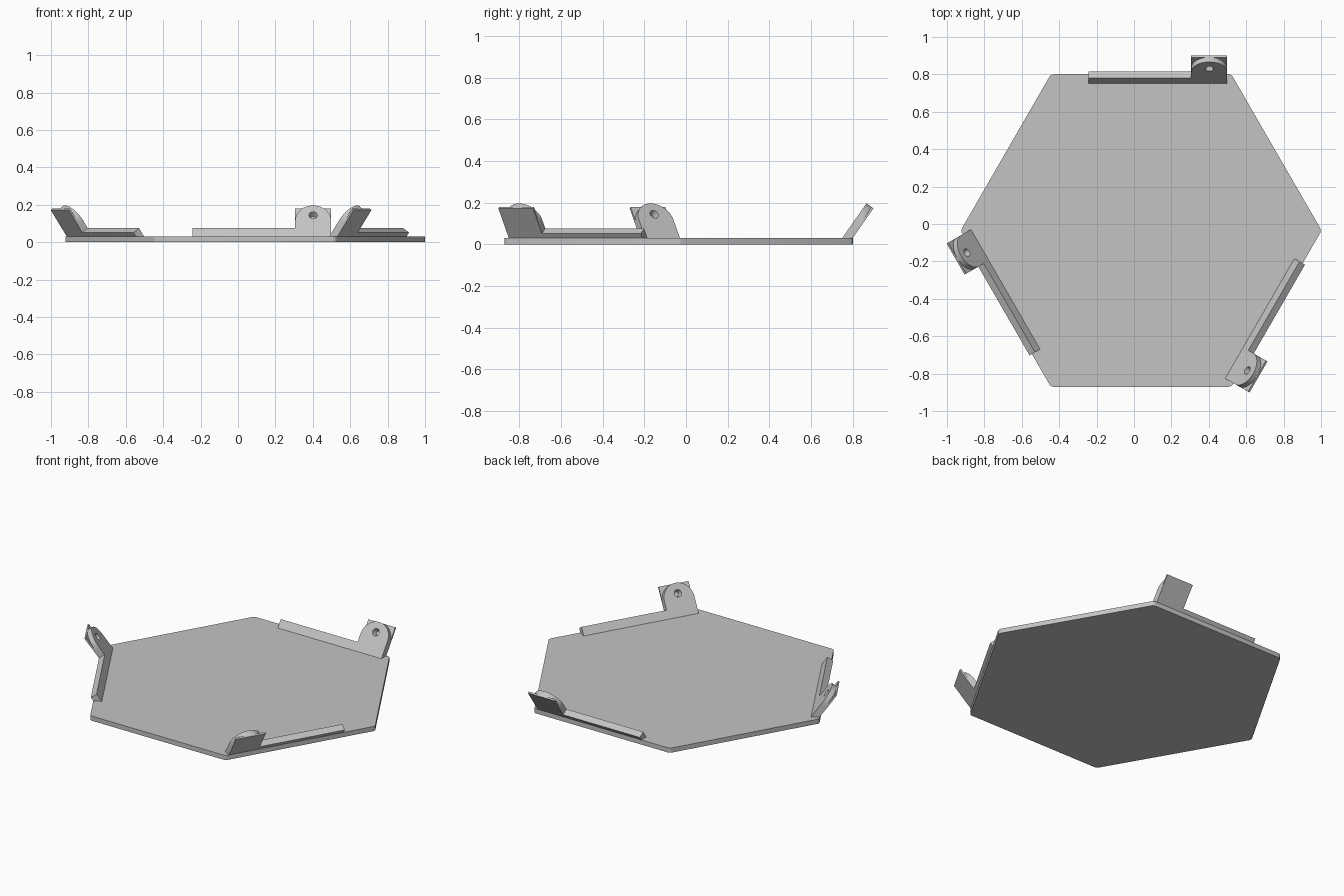
import bpy, bmesh
from math import radians, sin, cos, pi
from mathutils import Matrix, Vector

cube = bpy.data.objects.get("Cube")
if cube:
    bpy.data.objects.remove(cube, do_unlink=True)

GREY = (0.55, 0.55, 0.55, 1)
mat = bpy.data.materials.new("light grey")
mat.use_nodes = True
mat.diffuse_color = GREY
mat.node_tree.nodes["Principled BSDF"].inputs["Base Color"].default_value = GREY

CENTRE = Vector((0.038, -0.035, 0))
PLATE_TOP = 0.03


def finish(bm, name):
    bmesh.ops.recalc_face_normals(bm, faces=bm.faces[:])
    mesh = bpy.data.meshes.new(name)
    bm.to_mesh(mesh)
    bm.free()
    mesh.materials.append(mat)
    obj = bpy.data.objects.new(name, mesh)
    bpy.context.collection.objects.link(obj)
    return obj


def slab(bm, outline, start, end):
    """Extrude an outline in the xz plane along y."""
    face = bm.faces.new([bm.verts.new((x, start, z)) for x, z in outline])
    out = bmesh.ops.extrude_face_region(bm, geom=[face])
    verts = [g for g in out["geom"] if isinstance(g, bmesh.types.BMVert)]
    bmesh.ops.translate(bm, verts=verts, vec=(0, end - start, 0))


# Hexagonal base plate with slightly rounded corners
bm = bmesh.new()
bmesh.ops.create_cone(bm, cap_ends=True, segments=6, radius1=0.965,
                      radius2=0.965, depth=PLATE_TOP)
bmesh.ops.rotate(bm, verts=bm.verts[:], matrix=Matrix.Rotation(pi / 2, 3, 'Z')
                 if abs(max(v.co.x for v in bm.verts) - 0.965) > 0.01 else Matrix.Identity(3))
corners = [e for e in bm.edges if abs(e.verts[0].co.z - e.verts[1].co.z) > 0.01]
bmesh.ops.bevel(bm, geom=corners, offset=0.015, segments=4, profile=0.5, affect='EDGES')
plate = finish(bm, "base_plate")
plate.location = CENTRE + Vector((0, 0, PLATE_TOP / 2))

# Bracket: low rail ending in a round-topped ear on a square backing
rail_end, ear_in, ear_out = -0.28, 0.268, 0.46
low, rail_top, ear_top = -0.004, 0.055, 0.203
front_depth, full_depth = 0.03, 0.041
ear_mid = (ear_in + ear_out) / 2
radius = (ear_out - ear_in) / 2
arc = [(ear_mid + radius * cos(pi * i / 24), ear_top - radius + radius * sin(pi * i / 24))
       for i in range(25)]
rail = [(ear_in, rail_top), (rail_end, rail_top), (rail_end, low), (ear_out, low)]

bm = bmesh.new()
slab(bm, arc + rail, 0, front_depth)
bracket = finish(bm, "back_bracket")

# Tapered screw hole through the ear
bm = bmesh.new()
bmesh.ops.create_cone(bm, cap_ends=True, segments=24, radius1=0.024, radius2=0.012,
                      depth=0.04, matrix=Matrix.Translation((ear_mid, 0.015, 0.14))
                      @ Matrix.Rotation(-pi / 2, 4, 'X'))
cutter = finish(bm, "hole_cutter")
cutter.hide_render = True
cut = bracket.modifiers.new("hole", 'BOOLEAN')
cut.object = cutter
cut.operation = 'DIFFERENCE'
cut.solver = 'EXACT'
bpy.context.view_layer.update()
drilled = bracket.evaluated_get(bpy.context.evaluated_depsgraph_get())
bm = bmesh.new()
bm.from_mesh(drilled.to_mesh())
drilled.to_mesh_clear()
bracket.modifiers.clear()
bpy.data.objects.remove(cutter, do_unlink=True)

# Square backing behind the ear
slab(bm, [(ear_out, ear_top), (ear_in, ear_top)] + rail, front_depth, full_depth)
bm.to_mesh(bracket.data)
bm.free()

# Lean the bracket outward and repeat it on three sides
lean = Matrix.Translation((0, 0.785, PLATE_TOP)) @ Matrix.Rotation(radians(-35), 4, 'X')
for i, name in enumerate(("back_bracket", "right_bracket", "left_bracket")):
    obj = bracket if i == 0 else bpy.data.objects.new(name, bracket.data)
    if i:
        bpy.context.collection.objects.link(obj)
    obj.matrix_world = Matrix.Translation(CENTRE) @ Matrix.Rotation(radians(120 * i), 4, 'Z') @ lean

# Keep crisp edges while smoothing the round parts
bpy.ops.object.select_all(action='DESELECT')
for obj in (plate, bracket):
    obj.select_set(True)
bpy.context.view_layer.objects.active = plate
bpy.ops.object.shade_smooth_by_angle(angle=radians(30))
